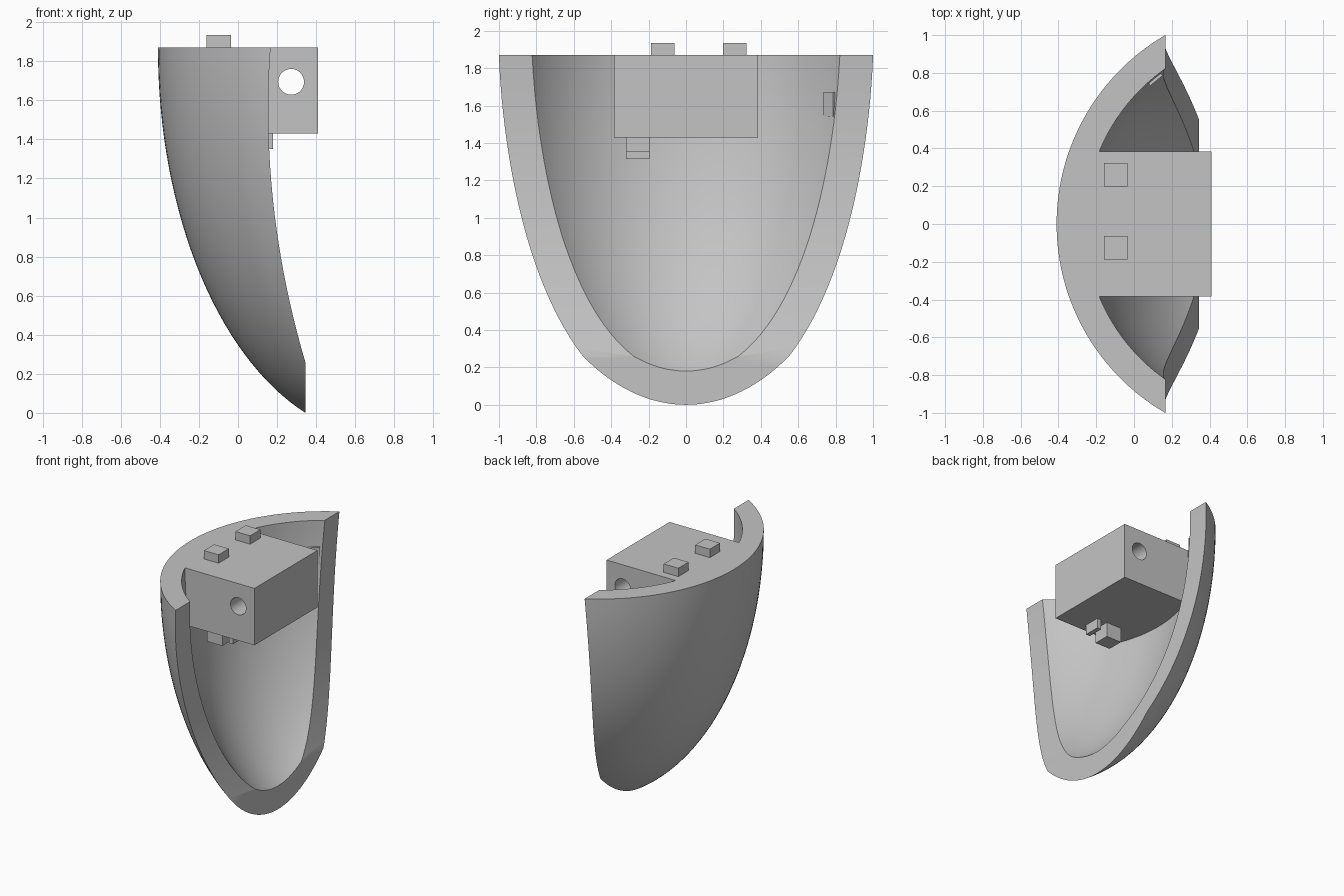
import bpy
import bmesh
import math
from mathutils import Matrix

cube = bpy.data.objects.get("Cube")
if cube:
    bpy.data.objects.remove(cube, do_unlink=True)

TOP = 1.87         # height of the flat top
AXIS_X = 0.747     # centre of the rounded shell

grey = bpy.data.materials.new("plain grey")
grey.use_nodes = True
grey.diffuse_color = (0.55, 0.55, 0.55, 1)
grey.node_tree.nodes["Principled BSDF"].inputs["Base Color"].default_value = grey.diffuse_color


def make_object(name, bm):
    bmesh.ops.recalc_face_normals(bm, faces=bm.faces)
    mesh = bpy.data.meshes.new(name)
    bm.to_mesh(mesh)
    bm.free()
    mesh.materials.append(grey)
    obj = bpy.data.objects.new(name, mesh)
    bpy.context.collection.objects.link(obj)
    return obj


def box(name, x, y, z):
    bm = bmesh.new()
    size = [b - a for a, b in (x, y, z)]
    centre = [(a + b) / 2 for a, b in (x, y, z)]
    bmesh.ops.create_cube(bm, size=1, matrix=Matrix.Translation(centre) @ Matrix.Diagonal((*size, 1)))
    return make_object(name, bm)


def ellipsoid(name, radius, depth):
    bm = bmesh.new()
    place = Matrix.Translation((AXIS_X, 0, TOP)) @ Matrix.Diagonal((radius, radius, depth, 1))
    bmesh.ops.create_uvsphere(bm, u_segments=128, v_segments=80, radius=1, matrix=place)
    return make_object(name, bm)


def prism(name, profile, half_width):
    # Extrude an x-z outline along y
    bm = bmesh.new()
    face = bm.faces.new([bm.verts.new((x, -half_width, z)) for x, z in profile])
    side = bmesh.ops.extrude_face_region(bm, geom=[face])["geom"]
    verts = [v for v in side if isinstance(v, bmesh.types.BMVert)]
    bmesh.ops.translate(bm, verts=verts, vec=(0, 2 * half_width, 0))
    return make_object(name, bm)


def combine(obj, tool, operation):
    # Apply a boolean and discard its helper
    mod = obj.modifiers.new("cut", "BOOLEAN")
    mod.operation, mod.object, mod.solver = operation, tool, "EXACT"
    graph = bpy.context.evaluated_depsgraph_get()
    mesh = bpy.data.meshes.new_from_object(obj.evaluated_get(graph))
    obj.modifiers.clear()
    obj.data = mesh
    bpy.data.objects.remove(tool, do_unlink=True)


def smooth(obj):
    bpy.ops.object.select_all(action="DESELECT")
    obj.select_set(True)
    bpy.context.view_layer.objects.active = obj
    bpy.ops.object.shade_smooth_by_angle(angle=math.radians(25))


# Curved shell: outer bowl trimmed by a bowed front edge, then hollowed
outline = [(-1, TOP), (-1, -0.5), (0.345, -0.5)]
rows = 24
for i in range(rows + 1):
    z = 0.26 + (TOP - 0.26) * i / rows
    outline.append((0.155 + 0.114 * (z - 1.55) ** 2, z))
shell = ellipsoid("curved_shell", 1.157, 1.994)
combine(shell, prism("trim", outline, 1.5), "INTERSECT")
combine(shell, ellipsoid("hollow", 1.007, 1.843), "DIFFERENCE")
smooth(shell)

# Mounting block with a round cross hole
block = box("mounting_block", (-0.27, 0.41), (-0.385, 0.385), (1.43, TOP))
bore = [(0.272 + 0.066 * math.cos(a), 1.695 + 0.066 * math.sin(a))
        for a in (math.tau * i / 48 for i in range(48))]
combine(block, prism("bore", bore, 0.6), "DIFFERENCE")
smooth(block)

# Studs on the top
for name, y in (("back_stud", 0.26), ("front_stud", -0.125)):
    box(name, (-0.16, -0.035), (y - 0.0625, y + 0.0625), (TOP - 0.02, 1.935))

# Slotted catch under the block
box("catch_body", (-0.04, 0.09), (-0.32, -0.195), (1.315, 1.45))
box("catch_lip", (0.145, 0.18), (-0.32, -0.195), (1.352, 1.45))

# Small pad on the inner wall, turned to follow its curve
pad = box("wall_pad", (-0.025, 0.025), (-0.042, 0.042), (1.54, 1.67))
angle = math.radians(180 - 50.4)
pad.location = (AXIS_X + 1.01 * math.cos(angle), 1.01 * math.sin(angle), 0)
pad.rotation_euler.z = angle
